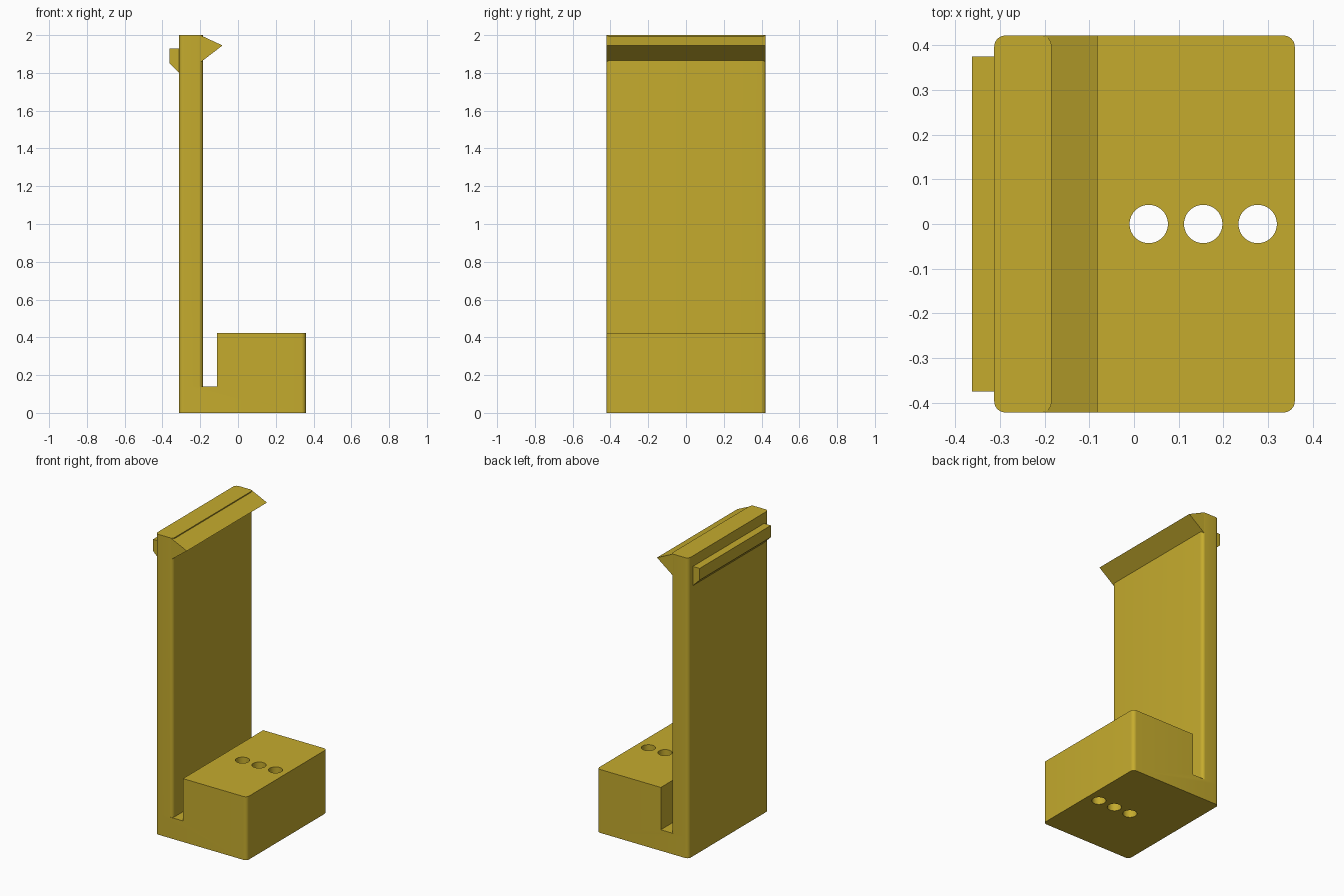
import bpy, bmesh, math

if "Cube" in bpy.data.objects:
    bpy.data.objects.remove(bpy.data.objects["Cube"])

mat = bpy.data.materials.new("mustard_yellow")
mat.diffuse_color = (0.56, 0.41, 0.027, 1)
mat.use_nodes = True
mat.node_tree.nodes["Principled BSDF"].inputs["Base Color"].default_value = mat.diffuse_color
HALF = 0.422            # half depth of the stand
LEFT, FACE, WALL, RIGHT = -0.313, -0.185, -0.11, 0.36


def prism(name, pts, direction):
    """Extrude a closed outline of 3D points along a direction."""
    bm = bmesh.new()
    face = bm.faces.new([bm.verts.new(p) for p in pts])
    ext = bmesh.ops.extrude_face_region(bm, geom=[face])
    verts = [g for g in ext["geom"] if isinstance(g, bmesh.types.BMVert)]
    bmesh.ops.translate(bm, verts=verts, vec=direction)
    bmesh.ops.recalc_face_normals(bm, faces=bm.faces)
    me = bpy.data.meshes.new(name)
    bm.to_mesh(me)
    bm.free()
    me.materials.append(mat)
    ob = bpy.data.objects.new(name, me)
    bpy.context.collection.objects.link(ob)
    return ob


def slab(name, x0, x1, z0, z1, r_left, r_right, steps=8):
    """Upright slab whose vertical corners are rounded."""
    pts = []
    for sx, sy, a0 in ((1, -1, -90), (1, 1, 0), (-1, 1, 90), (-1, -1, 180)):
        r = r_right if sx > 0 else r_left
        x = x1 if sx > 0 else x0
        if r == 0:
            pts.append((x, sy * HALF, z0))
            continue
        for i in range(steps + 1):
            a = math.radians(a0 + 90 * i / steps)
            pts.append((x - sx * r + r * math.cos(a),
                        sy * (HALF - r) + r * math.sin(a), z0))
    return prism(name, pts, (0, 0, z1 - z0))


def bar(name, profile, half):
    """Bar along y with an xz profile."""
    return prism(name, [(x, -half, z) for x, z in profile], (0, 2 * half, 0))


def combine(target, other, op):
    """Apply a boolean and remove the other object."""
    mod = target.modifiers.new("bool", 'BOOLEAN')
    mod.operation, mod.object, mod.solver = op, other, 'EXACT'
    bpy.context.view_layer.objects.active = target
    bpy.ops.object.modifier_apply(modifier=mod.name)
    bpy.data.objects.remove(other)


# Base, front block and tall back plate
stand = slab("stand", LEFT, RIGHT, 0, 0.14, 0.025, 0.025)
combine(stand, slab("block", WALL, RIGHT, 0.14, 0.422, 0, 0.025), 'UNION')
combine(stand, slab("plate", LEFT, FACE, 0.14, 2, 0.025, 0.022), 'UNION')

# Pointed hook at the top and the small rear ledge
combine(stand, bar("hook", [(-0.2, 2), (-0.082, 1.945), (-0.2, 1.855)], HALF), 'UNION')
combine(stand, bar("ledge", [(-0.3, 1.93), (-0.363, 1.93), (-0.363, 1.852),
                             (LEFT, 1.802), (-0.3, 1.802)], 0.375), 'UNION')

# Three holes through the block
for x in (0.033, 0.155, 0.277):
    ring = [(x + 0.043 * math.cos(math.tau * i / 40),
             0.043 * math.sin(math.tau * i / 40), -0.1) for i in range(40)]
    combine(stand, prism("hole_cutter", ring, (0, 0, 0.7)), 'DIFFERENCE')

bpy.ops.object.select_all(action='DESELECT')
stand.select_set(True)
bpy.context.view_layer.objects.active = stand
bpy.ops.object.shade_smooth_by_angle(angle=math.radians(30))
